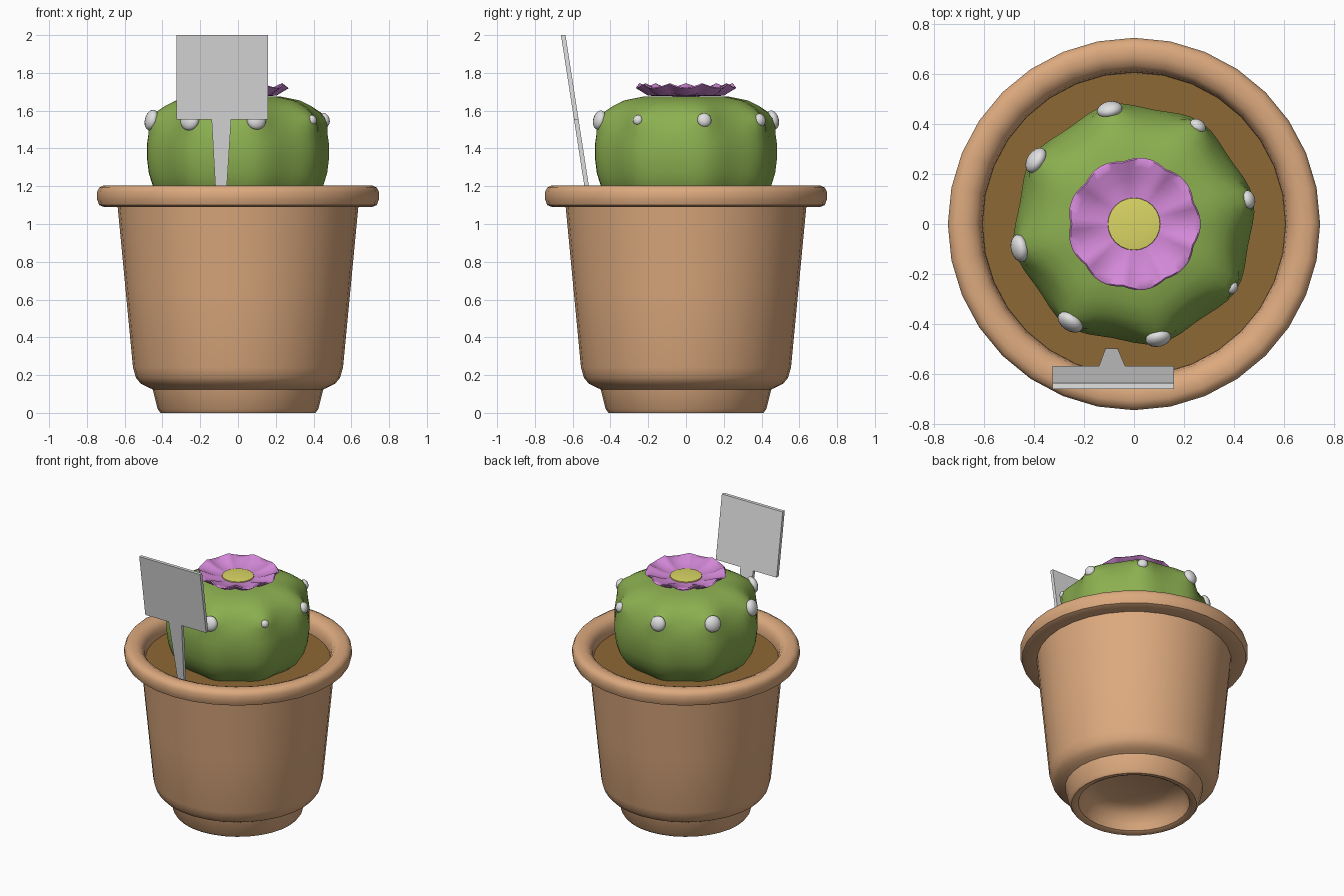
import bpy, bmesh, math
from mathutils import Matrix, Vector

if "Cube" in bpy.data.objects:
    bpy.data.objects.remove(bpy.data.objects["Cube"])


def mat(name, r, g, b):
    m = bpy.data.materials.new(name)
    m.diffuse_color = (r, g, b, 1)
    m.use_nodes = True
    m.node_tree.nodes["Principled BSDF"].inputs["Base Color"].default_value = m.diffuse_color
    return m


TERRACOTTA = mat("terracotta", 0.72, 0.40, 0.21)
SOIL = mat("soil_brown", 0.27, 0.14, 0.035)
GREEN = mat("cactus_green", 0.26, 0.43, 0.08)
PINK = mat("petal_pink", 0.66, 0.25, 0.69)
YELLOW = mat("flower_yellow", 0.70, 0.67, 0.13)
PALE = mat("pale_grey", 0.75, 0.75, 0.75)


def finish(bm, name, material, angle=40):
    bmesh.ops.recalc_face_normals(bm, faces=bm.faces)
    me = bpy.data.meshes.new(name)
    bm.to_mesh(me)
    bm.free()
    ob = bpy.data.objects.new(name, me)
    bpy.context.collection.objects.link(ob)
    me.materials.append(material)
    bpy.ops.object.select_all(action='DESELECT')
    ob.select_set(True)
    bpy.context.view_layer.objects.active = ob
    bpy.ops.object.shade_smooth_by_angle(angle=math.radians(angle))
    return ob


def lathe(name, profile, material, segs=32, warp=None, angle=40):
    """Spin a (radius, z) profile; warp(r, z, theta) may reshape it."""
    bm = bmesh.new()
    rings = []
    for r, z in profile:
        if r == 0:
            rings.append([bm.verts.new((0, 0, z))] * segs)
            continue
        ring = []
        for i in range(segs):
            t = 2 * math.pi * i / segs
            rr, zz = warp(r, z, t) if warp else (r, z)
            ring.append(bm.verts.new((rr * math.cos(t), rr * math.sin(t), zz)))
        rings.append(ring)
    for a, b in zip(rings, rings[1:]):
        for i in range(segs):
            j = (i + 1) % segs
            bm.faces.new(dict.fromkeys((a[i], a[j], b[j], b[i])))
    return finish(bm, name, material, angle)


# Pot: recessed underside, foot, tapered wall and rolled rim
lathe("pot", [(0, 0.15), (0.24, 0.145), (0.32, 0.11), (0.35, 0.05), (0.365, 0.01),
              (0.385, 0), (0.41, 0), (0.425, 0.02), (0.452, 0.125), (0.48, 0.137),
              (0.515, 0.155), (0.54, 0.185), (0.556, 0.24), (0.595, 0.65),
              (0.637, 1.09), (0.71, 1.09), (0.735, 1.1), (0.746, 1.13),
              (0.746, 1.17), (0.735, 1.193), (0.71, 1.205), (0.67, 1.205),
              (0.635, 1.19), (0.615, 1.16), (0.608, 1.12), (0.606, 1.07)], TERRACOTTA)

# Soil
lathe("soil", [(0.609, 1.10), (0, 1.10)], SOIL)

# Cactus body: eight soft ribs, each pulled out to a nub near the top
START = math.radians(12)


def ribs(r, z, t):
    d = (t - START + math.pi / 8) % (math.pi / 4) - math.pi / 8
    nub = math.exp(-(d / 0.13) ** 2) * math.exp(-((z - 1.55) / 0.045) ** 2)
    wave = 0.012 * math.cos(8 * (t - START)) * min(1, r / 0.4)
    return r + wave + 0.03 * nub, z + 0.01 * nub


lathe("cactus_body", [(0.33, 1.07), (0.40, 1.13), (0.445, 1.20), (0.467, 1.27),
                      (0.477, 1.35), (0.477, 1.42), (0.467, 1.48), (0.453, 1.52),
                      (0.436, 1.555), (0.415, 1.59), (0.38, 1.625), (0.32, 1.655),
                      (0.22, 1.675), (0.1, 1.675), (0, 1.675)],
      GREEN, 64, ribs, 60)

# Pale nubs of varying size, squashed along the rib direction
for k, s in enumerate([0.038, 0.035, 0.052, 0.056, 0.056, 0.056, 0.052, 0.027]):
    t = START + k * math.pi / 4
    bm = bmesh.new()
    M = (Matrix.Translation(Vector((0.468 * math.cos(t), 0.468 * math.sin(t), 1.55)))
         @ Matrix.Rotation(t, 4, 'Z') @ Matrix.Rotation(-0.25, 4, 'Y')
         @ Matrix.Diagonal((0.012 + 0.4 * s, s, s, 1)))
    bmesh.ops.create_uvsphere(bm, u_segments=16, v_segments=10, radius=1, matrix=M)
    finish(bm, f"nub_{k + 1}", PALE, 60)


# Flower: shallow scalloped dish of nine petals
def petals(r, z, t):
    f = max(0, (r - 0.1) / 0.16)
    c = abs(math.cos(4.5 * t))
    return r * (1 + 0.05 * f * (c - 0.6)), z + 0.022 * f * (0.5 - c)


lathe("petals", [(0, 1.672), (0.1, 1.678), (0.2, 1.686), (0.262, 1.729),
                 (0.256, 1.735), (0.225, 1.725), (0.18, 1.708), (0.14, 1.698),
                 (0.10, 1.693), (0, 1.69)], PINK, 72, petals, 60)
lathe("flower_centre", [(0.106, 1.69), (0.104, 1.70), (0.06, 1.706), (0, 1.704)],
      YELLOW, 24, None, 60)

# Plant label: plate on a tapered stake, leaning forward
outline = [(-0.326, 2.0), (-0.326, 1.552), (-0.14, 1.552), (-0.112, 1.06),
           (-0.068, 1.06), (-0.036, 1.552), (0.16, 1.552), (0.16, 2.0)]
bm = bmesh.new()
sides = [[bm.verts.new((x, -0.65 + 0.155 * (2.0 - z) + o, z)) for x, z in outline]
         for o in (-0.012, 0.012)]
for s in sides:
    bm.faces.new(s)
for i in range(len(outline)):
    j = (i + 1) % len(outline)
    bm.faces.new((sides[0][i], sides[0][j], sides[1][j], sides[1][i]))
finish(bm, "plant_label", PALE, 30)
